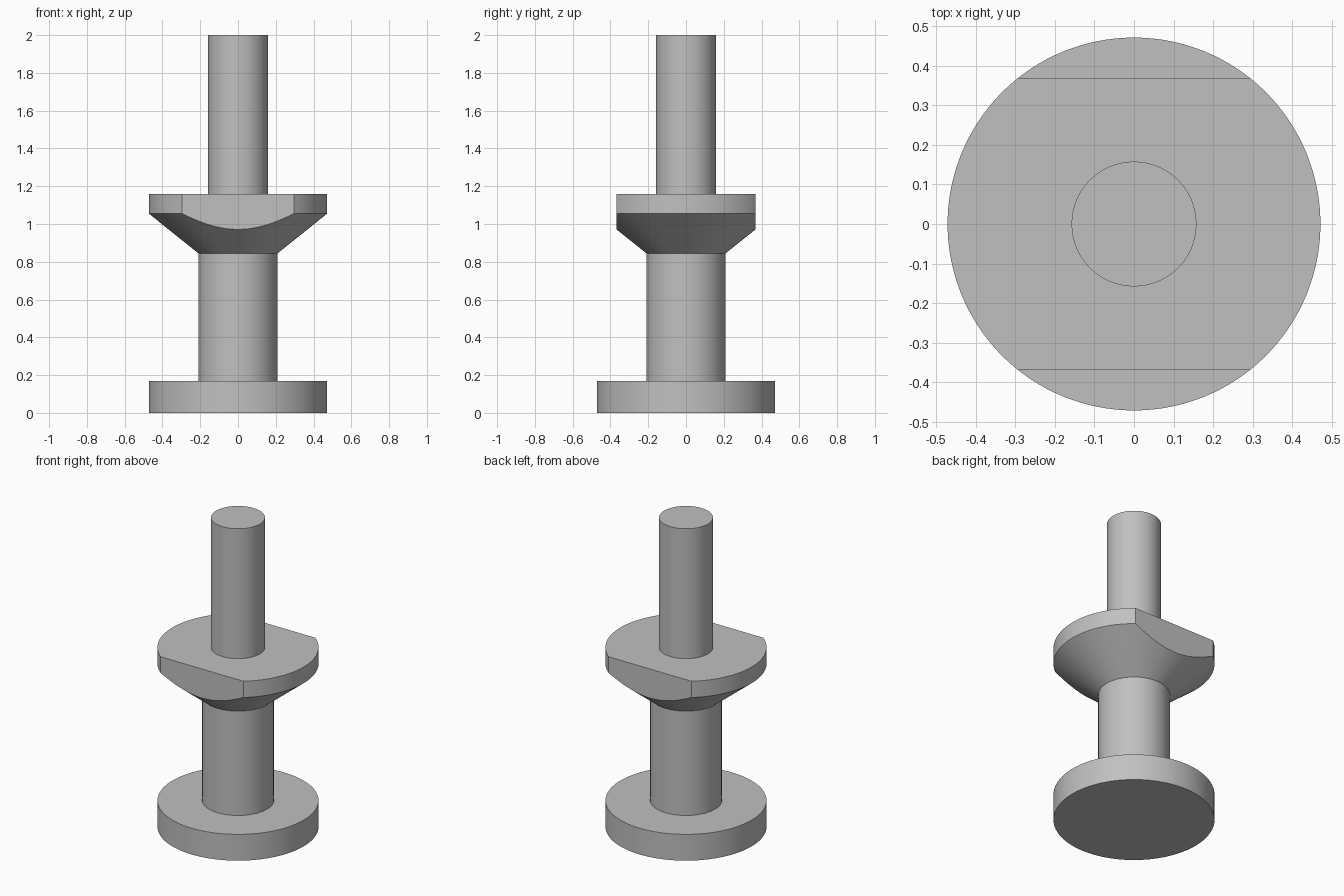
import bpy
import bmesh
from math import cos, sin, tau, radians

SEGMENTS = 128
BASE_R, SHANK_R, PIN_R = 0.472, 0.21, 0.158
FLAT_Y = 0.368
BASE_TOP, CONE_BOTTOM, RIM_BOTTOM, RIM_TOP, TOP = 0.17, 0.845, 1.055, 1.16, 2.0

cube = bpy.data.objects.get("Cube")
if cube:
    bpy.data.objects.remove(cube, do_unlink=True)

grey = bpy.data.materials.new("plain grey")
grey.use_nodes = True
colour = (0.53, 0.53, 0.53, 1)
grey.diffuse_color = colour
grey.node_tree.nodes["Principled BSDF"].inputs["Base Color"].default_value = colour


def turned_part(name, profile, cap_bottom=False, cap_top=False, flat_y=None):
    """Revolve a bottom-to-top (radius, height) profile, optionally trimmed by two flats."""
    bm = bmesh.new()
    rings = [[bm.verts.new((r * cos(tau * i / SEGMENTS), r * sin(tau * i / SEGMENTS), z))
              for i in range(SEGMENTS)] for r, z in profile]
    for low, high in zip(rings, rings[1:]):
        for i in range(SEGMENTS):
            j = (i + 1) % SEGMENTS
            bm.faces.new((low[i], low[j], high[j], high[i]))
    if cap_bottom:
        bm.faces.new(rings[0][::-1])
    if cap_top:
        bm.faces.new(rings[-1])
    if flat_y:
        for side in (-1, 1):
            cut = bmesh.ops.bisect_plane(
                bm, geom=bm.verts[:] + bm.edges[:] + bm.faces[:],
                plane_co=(0, side * flat_y, 0), plane_no=(0, side, 0), clear_outer=True)
            edges = [e for e in cut["geom_cut"] if isinstance(e, bmesh.types.BMEdge)]
            for face in bmesh.ops.edgeloop_fill(bm, edges=edges)["faces"]:
                face.normal_update()
                if face.normal.y * side < 0:
                    face.normal_flip()
    mesh = bpy.data.meshes.new(name)
    bm.to_mesh(mesh)
    bm.free()
    mesh.materials.append(grey)
    obj = bpy.data.objects.new(name, mesh)
    bpy.context.collection.objects.link(obj)
    bpy.ops.object.select_all(action="DESELECT")
    obj.select_set(True)
    bpy.context.view_layer.objects.active = obj
    bpy.ops.object.shade_smooth_by_angle(angle=radians(25))
    return obj


# Round foot, with its top left open under the shank
turned_part("base_disc", [(BASE_R, 0), (BASE_R, BASE_TOP), (SHANK_R, BASE_TOP)], cap_bottom=True)

# Thick lower cylinder
turned_part("lower_shank", [(SHANK_R, BASE_TOP), (SHANK_R, CONE_BOTTOM)])

# Flared collar with parallel flats front and back
turned_part("flared_collar", [(SHANK_R, CONE_BOTTOM), (BASE_R, RIM_BOTTOM),
                              (BASE_R, RIM_TOP), (PIN_R, RIM_TOP)], flat_y=FLAT_Y)

# Slim upper cylinder
turned_part("upper_pin", [(PIN_R, RIM_TOP), (PIN_R, TOP)], cap_top=True)
